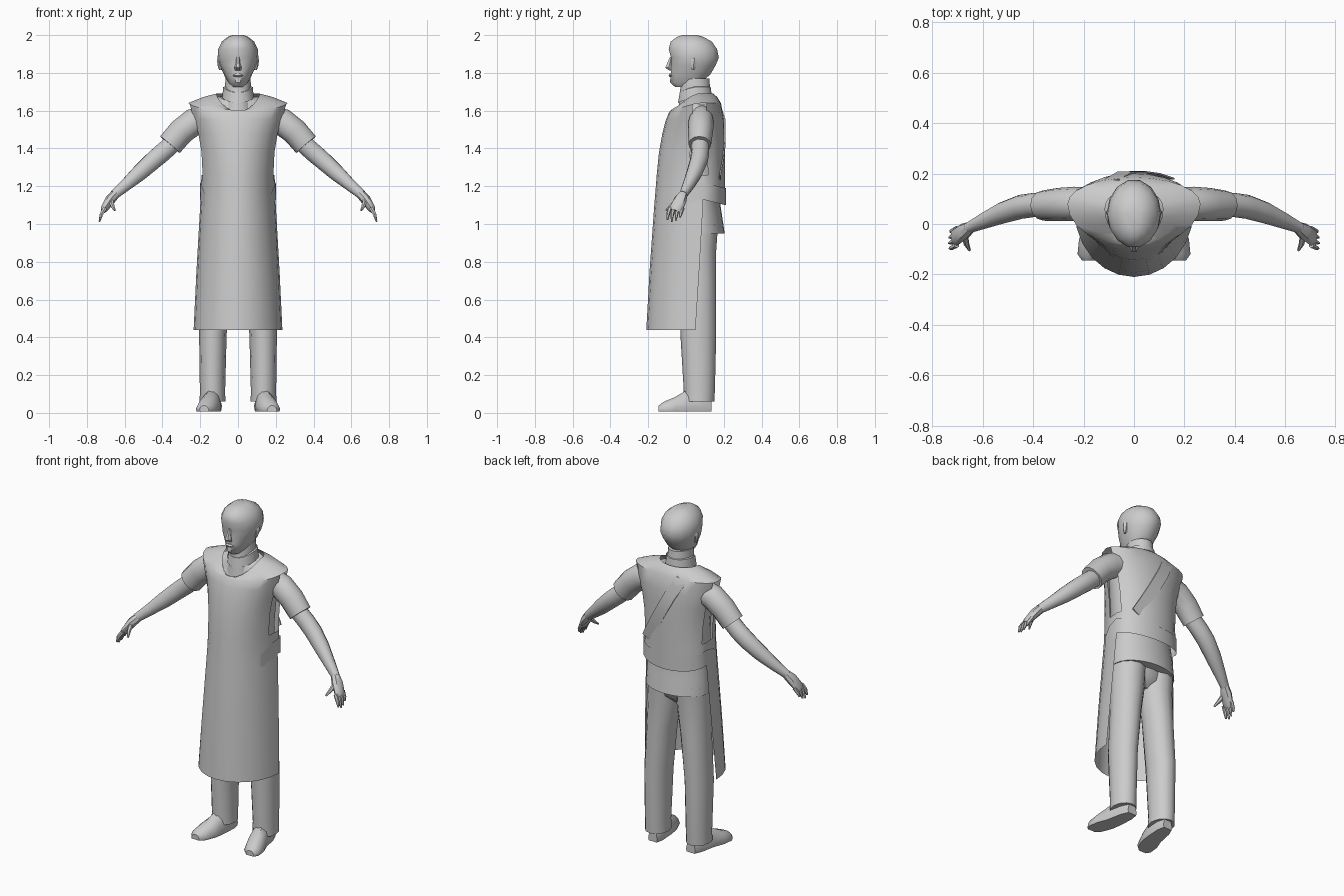
import bpy, bmesh, math
from mathutils import Vector

grey = bpy.data.materials.new("light_grey")
grey.diffuse_color = (0.6, 0.6, 0.6, 1)


def loft(name, rings, caps=True, skip=None, mirror=False, angle=40):
    """Skin a list of equal closed rings; skip(row, column) leaves a face out."""
    bm = bmesh.new()
    rows = [[bm.verts.new(p) for p in r] for r in rings]
    n = len(rows[0])
    for i in range(len(rows) - 1):
        for j in range(n):
            if skip and skip(i, j):
                continue
            k = (j + 1) % n
            bm.faces.new((rows[i][j], rows[i][k], rows[i + 1][k], rows[i + 1][j]))
    if caps:
        bm.faces.new(rows[0][::-1])
        bm.faces.new(rows[-1])
    bmesh.ops.delete(bm, geom=[v for v in bm.verts if not v.link_faces], context='VERTS')
    bmesh.ops.recalc_face_normals(bm, faces=bm.faces)
    me = bpy.data.meshes.new(name)
    bm.to_mesh(me)
    bm.free()
    me.materials.append(grey)
    ob = bpy.data.objects.new(name, me)
    bpy.context.collection.objects.link(ob)
    bpy.ops.object.select_all(action='DESELECT')
    bpy.context.view_layer.objects.active = ob
    ob.select_set(True)
    bpy.ops.object.shade_smooth_by_angle(angle=math.radians(angle))
    if mirror:
        ob.modifiers.new("mirror", 'MIRROR').use_mirror_merge = False
    return ob


def egg(z, w, yf, yb, ym=None, n=24, dip=0, cx=0, grow=0):
    """Level ring with separate front and back depth; dip lowers its front."""
    ym = (yf + yb) / 2 if ym is None else ym
    pts = []
    for j in range(n):
        t = 2 * math.pi * j / n
        s, c = math.sin(t), math.cos(t)
        depth = (yb - ym if s > 0 else ym - yf) + grow
        pts.append((cx + (w + grow) * c, ym + depth * s, z - dip * max(0, -s) ** 1.5))
    return pts


def tube(name, stations, n=10, mirror=True):
    """Tube through (x, y, z, half width across, half height)."""
    ps = [Vector(s[:3]) for s in stations]
    rings = []
    for i, s in enumerate(stations):
        d = (ps[min(i + 1, len(ps) - 1)] - ps[max(i - 1, 0)]).normalized()
        u = (Vector((0, 1, 0)) - d * d.y).normalized()
        v = d.cross(u)
        rings.append([ps[i] + u * s[3] * math.cos(2 * math.pi * j / n)
                      + v * s[4] * math.sin(2 * math.pi * j / n) for j in range(n)])
    return loft(name, rings, mirror=mirror)


# Head, nose, neck and collar
head = [(1.725, .035, -.06, .03), (1.75, .055, -.088, .08), (1.79, .074, -.084, .13),
        (1.84, .098, -.083, .16), (1.88, .108, -.082, .177), (1.925, .105, -.095, .168),
        (1.965, .086, -.085, .14), (1.99, .055, -.05, .095), (2.0, .03, -.02, .06)]
loft("head", [egg(z, w, a, b, .04, 14) for z, w, a, b in head])
nose = [(1.812, .016, -.09, -.07), (1.828, .019, -.113, -.07),
        (1.85, .012, -.102, -.07), (1.885, .008, -.086, -.07)]
loft("nose", [egg(z, w, a, b, n=6) for z, w, a, b in nose])
loft("lips", [egg(z, w, a, -.06, n=8) for z, w, a in
              [(1.778, .018, -.085), (1.786, .028, -.092), (1.796, .016, -.088)]])
for s in (-1, 1):
    loft("ear", [egg(z, w, a, b, n=6, cx=s * .094) for z, w, a, b in
                 [(1.815, .006, .03, .045), (1.84, .014, .025, .055), (1.87, .018, .025, .065),
                  (1.885, .010, .035, .055)]])
loft("neck", [egg(z, w, a, b, n=14) for z, w, a, b in
              [(1.58, .09, -.05, .15), (1.66, .074, -.035, .135), (1.77, .066, -.03, .125)]])
loft("collar", [egg(z, w, a, b, n=14, dip=.03) for z, w, a, b in
                [(1.67, .084, -.045, .14), (1.725, .078, -.035, .133),
                 (1.728, .07, -.028, .126), (1.68, .07, -.028, .126)]], caps=False)

# Shirt body with a loose lower hem
shirt = [(.95, .195, -.02, .205), (1.05, .19, -.05, .19), (1.15, .18, -.08, .175),
         (1.3, .175, -.1, .185), (1.45, .19, -.09, .19), (1.56, .215, -.06, .185),
         (1.63, .19, -.03, .165), (1.675, .1, -.025, .14)]
loft("shirt", [egg(z, w, a, b, .07, dip=.03 if z > 1.6 else 0) for z, w, a, b in shirt])

# Apron: open-backed skirt, bodice with armholes and scooped neckline
apron = [(.44, .235, -.21, .2, .05, 0), (.75, .22, -.193, .2, .07, 0),
         (1.1, .2, -.168, .2, .09, 0), (1.17, .196, -.162, .206, .09, 0),
         (1.26, .194, -.155, .206, .085, 0), (1.38, .2, -.143, .206, .08, 0),
         (1.48, .217, -.125, .205, .08, 0), (1.56, .243, -.107, .2, .08, .01),
         (1.64, .264, -.09, .185, .08, .05), (1.672, .185, -.08, .165, .07, .07),
         (1.69, .115, -.068, .145, .06, .095)]


def apron_gap(i, j):
    if i < 3:
        return j < 12
    return 4 <= i <= 7 and j in (0, 11, 23, 12)


loft("apron", [egg(z, w, a, b, m, dip=d) for z, w, a, b, m, d in apron],
     caps=False, skip=apron_gap)

# Waistband round the back, rising at the sides
belt = []
for z, g in ((1.10, .005), (1.19, .005)):
    r = egg(z, .196, -.162, .206, .09, grow=g)
    belt.append([(x, y, q + .03 * (1 - abs((y - .09) / .12)) if y > .0 else q - .03)
                 for x, y, q in r])
loft("waistband", belt, caps=False, skip=lambda i, j: 14 <= j < 22)

# Wrapped back panel edge running from one shoulder to the opposite waist
a, b = Vector((-.09, .183, 1.64)), Vector((.13, .19, 1.24))
strip = []
for k in range(5):
    p = a.lerp(b, k / 4)
    back = .08 + .127 * math.sqrt(1 - (p.x / .21) ** 2) - (.022 if k == 0 else 0)
    strip.append([(p.x + e * .03, back + h, p.z + e * .016)
                  for e, h in ((-1, -.004), (1, -.004), (1, .003), (-1, .003))])
loft("back_strap", strip)

# Sleeves and arms
tube("sleeve", [(.17, .085, 1.56, .06, .07), (.235, .08, 1.54, .068, .072),
                (.30, .077, 1.49, .066, .07), (.36, .073, 1.42, .06, .068)], 12)
tube("arm", [(.33, .075, 1.44, .048, .05), (.40, .075, 1.378, .048, .052),
             (.45, .068, 1.335, .048, .05), (.52, .045, 1.272, .043, .045),
             (.59, .015, 1.21, .033, .034), (.655, -.015, 1.155, .022, .026)])
tube("palm", [(.648, -.012, 1.16, .022, .025), (.675, -.03, 1.13, .034, .027),
              (.708, -.052, 1.08, .036, .02), (.714, -.057, 1.068, .03, .014)], 8)
for k in range(4):
    y = -.09 + k * .022
    drop = (.01, 0, .006, .022)[k]
    tube("finger", [(.703, y + .006, 1.085, .011, .012),
                    (.722, y - .004, 1.055, .010, .011),
                    (.734 - drop * .3, y - .008, 1.012 + drop, .004, .005)], 6)
tube("thumb", [(.672, -.045, 1.125, .014, .014), (.664, -.08, 1.095, .011, .011),
               (.652, -.105, 1.072, .005, .005)], 6)

# Trousers
leg = [(.06, .135, .068, -.012, .15), (.12, .135, .067, -.012, .153),
       (.42, .133, .073, -.03, .16), (.7, .112, .082, -.03, .16),
       (.86, .098, .094, -.03, .16), (1.0, .095, .095, -.03, .17)]
loft("trouser_leg", [egg(z, w, a, b, n=12, cx=c) for z, c, w, a, b in leg], mirror=True)
loft("trouser_seat", [egg(z, w, a, b, n=16) for z, w, a, b in
                      [(.86, .03, .02, .1), (.9, .13, -.02, .145), (1.0, .18, -.03, .165)]])

# Shoes: cross-sections from heel to toe, turned slightly outwards
shoe = [(.135, .125, .03, .07), (.09, .13, .045, .11), (.0, .142, .052, .11),
        (-.06, .158, .06, .075), (-.12, .174, .05, .05), (-.145, .18, .026, .03)]
rings = []
for y, cx, w, top in shoe:
    rings.append([(cx + w * u, y, .008 + top * v) for u, v in
                  ((-.9, 0), (.9, 0), (1, .25), (.75, .75), (.3, 1),
                   (-.3, 1), (-.75, .75), (-1, .25))])
loft("shoe", rings, mirror=True)
